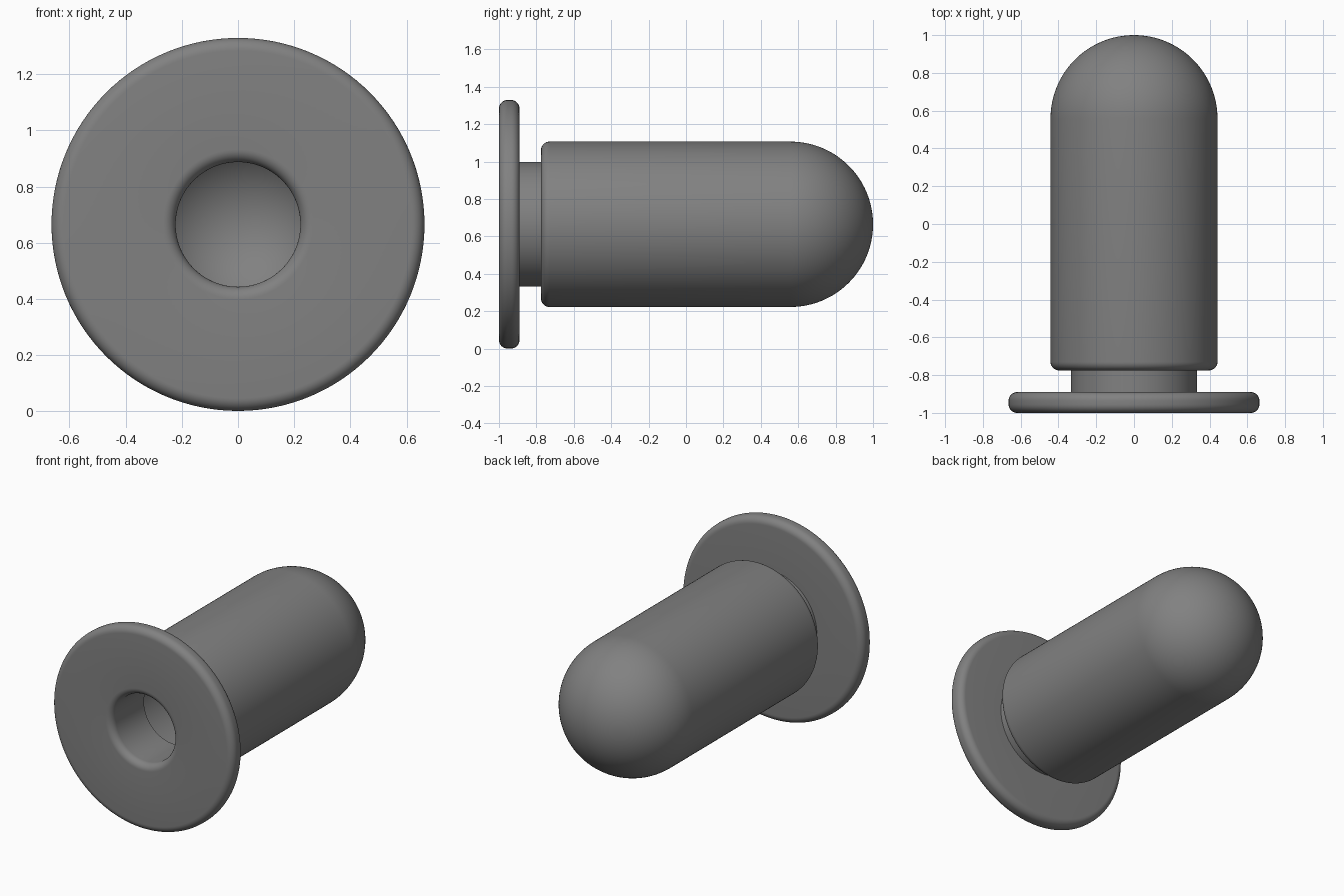
import bpy, bmesh
from math import sin, cos, pi, radians

cube = bpy.data.objects.get("Cube")
if cube:
    bpy.data.objects.remove(cube, do_unlink=True)

AXIS_Z = 0.665      # height of the horizontal axis
FLANGE_R = 0.664
BODY_R, NECK_R, BORE_R = 0.442, 0.333, 0.222
WALL = 0.111
DOME_Y = 1 - BODY_R  # where the dome begins
FILLET = 0.045
SEGMENTS = 128


def arc(y, r, radius, start, end, steps=8):
    """Points (y, r) on an arc; angles in degrees, 0 points along +y."""
    angles = [radians(start + (end - start) * i / steps) for i in range(steps + 1)]
    return [(y + radius * cos(a), r + radius * sin(a)) for a in angles]


def lathe(name, profile, material):
    """Revolve a (y, r) profile around the horizontal axis."""
    bm = bmesh.new()
    verts = [bm.verts.new((0, y, max(r, 0))) for y, r in profile]
    edges = [bm.edges.new(pair) for pair in zip(verts, verts[1:])]
    bmesh.ops.spin(bm, geom=verts + edges, cent=(0, 0, 0), axis=(0, 1, 0),
                   angle=2 * pi, steps=SEGMENTS, use_merge=True)
    bmesh.ops.remove_doubles(bm, verts=bm.verts[:], dist=0.0001)
    bmesh.ops.recalc_face_normals(bm, faces=bm.faces[:])
    mesh = bpy.data.meshes.new(name)
    bm.to_mesh(mesh)
    bm.free()
    mesh.materials.append(material)
    obj = bpy.data.objects.new(name, mesh)
    bpy.context.collection.objects.link(obj)
    obj.location.z = AXIS_Z
    bpy.ops.object.select_all(action="DESELECT")
    obj.select_set(True)
    bpy.context.view_layer.objects.active = obj
    bpy.ops.object.shade_smooth_by_angle(angle=radians(35))
    return obj


grey = bpy.data.materials.new("medium grey")
grey.use_nodes = True
color = (0.22, 0.22, 0.22, 1)
grey.diffuse_color = color
grey.node_tree.nodes["Principled BSDF"].inputs["Base Color"].default_value = color

# Outside: dome, body with rounded rim, neck, then the round-edged flange
outside = arc(DOME_Y, 0, BODY_R, 0, 90, 32)
outside += arc(-0.775 + FILLET, BODY_R - FILLET, FILLET, 90, 180)
outside += [(-0.775, NECK_R), (-0.89, NECK_R)]
outside += arc(-0.89 - FILLET, FLANGE_R - FILLET, FILLET, 0, 90)
outside += arc(-1 + FILLET, FLANGE_R - FILLET, FILLET, 90, 180)

# Inside: rounded mouth, straight bore, then a wider cavity with a domed end
inside = arc(-1 + FILLET, BORE_R + FILLET, FILLET, 180, 270)
inside += [(-0.775 + WALL, BORE_R), (-0.775 + WALL, BODY_R - WALL)]
inside += arc(DOME_Y, 0, BODY_R - WALL, 90, 0, 32)

lathe("hollow_domed_plug", outside + inside, grey)
